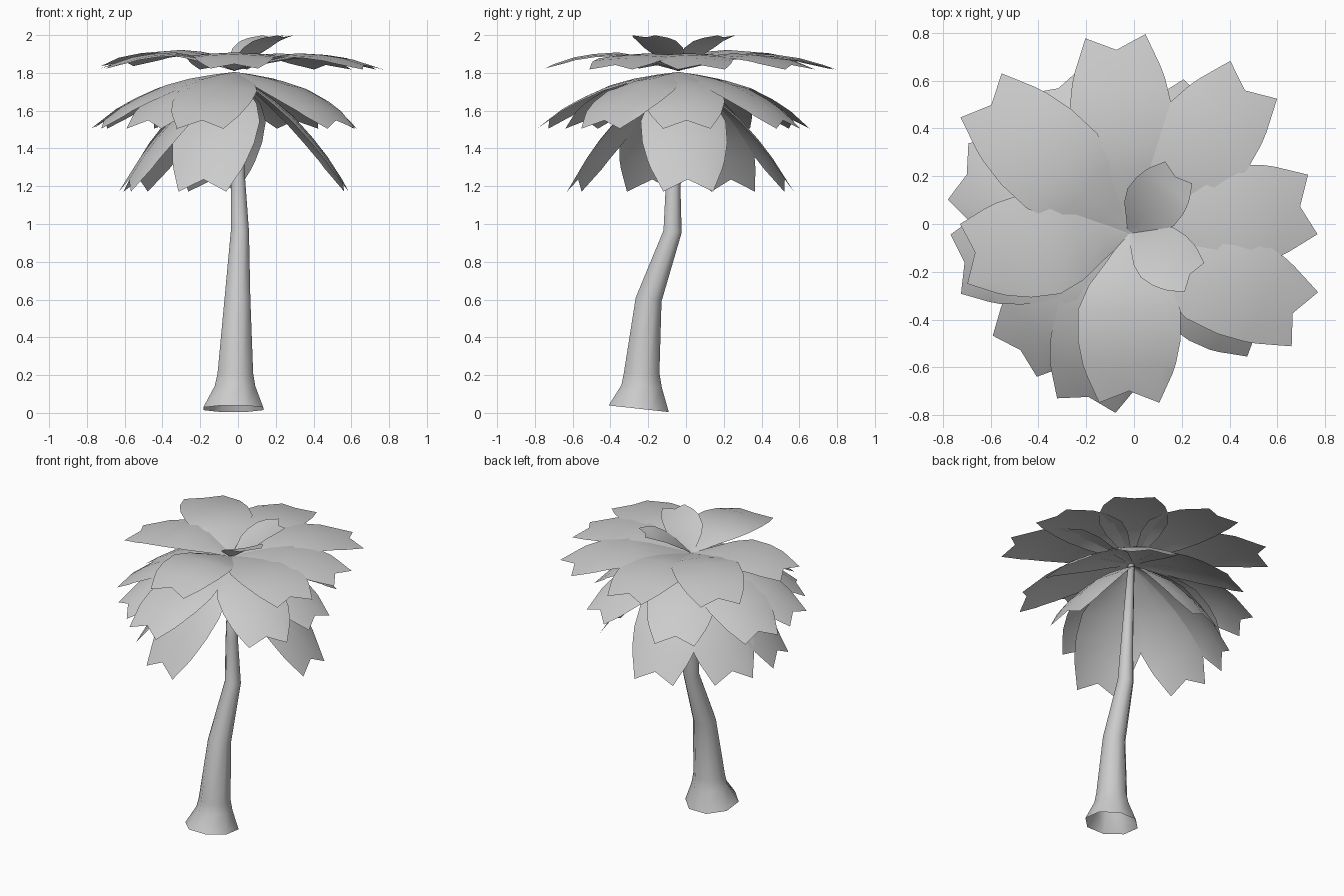
import bpy, bmesh, math
from mathutils import Vector

if "Cube" in bpy.data.objects:
    bpy.data.objects.remove(bpy.data.objects["Cube"])

CENTRE = Vector((-0.02, -0.04, 0))


def finish(bm, name):
    bmesh.ops.recalc_face_normals(bm, faces=bm.faces)
    mesh = bpy.data.meshes.new(name)
    bm.to_mesh(mesh)
    bm.free()
    ob = bpy.data.objects.new(name, mesh)
    bpy.context.collection.objects.link(ob)
    for p in mesh.polygons:
        p.use_smooth = True
    return ob


# Trunk: eight-sided rings (x, y, z, radius, tilt), open at the foot
rings = [(-0.025, -0.25, 0.022, 0.172, -0.11), (-0.016, -0.235, 0.14, 0.116, -0.06),
         (-0.014, -0.235, 0.21, 0.102, 0), (-0.003, -0.198, 0.6, 0.074, -0.15),
         (0.01, -0.071, 0.96, 0.052, -0.12), (0.0, -0.068, 1.25, 0.04, 0),
         (-0.015, -0.045, 1.8, 0.022, 0)]
bm = bmesh.new()
prev = None
for x, y, z, r, tilt in rings:
    ring = []
    for i in range(8):
        a = math.tau * (i + 0.5) / 8
        dy = r * math.sin(a)
        ring.append(bm.verts.new((x + r * math.cos(a), y + dy, z + dy * tilt)))
    if prev:
        for i in range(8):
            j = (i + 1) % 8
            bm.faces.new((prev[i], prev[j], ring[j], ring[i]))
    prev = ring
bm.faces.new(prev)
finish(bm, "trunk")


def sample(path, t):
    """Point on an (r, z) polyline at fraction t, by even spacing of points."""
    f = min(max(t, 0), 1) * (len(path) - 1)
    i = min(int(f), len(path) - 2)
    a, b = Vector(path[i]), Vector(path[i + 1])
    return a.lerp(b, f - i)


# Leaf outline: fraction along the leaf, half width
OUTLINE = [(0, 0.015), (0.14, 0.085), (0.3, 0.17), (0.46, 0.215),
           (0.64, 0.215), (0.78, 0.195), (1, 0.18)]
COLUMNS = (-1, -0.7, 0, 0.7, 1)
TIPS = (0.84, 1.0, 0.93, 1.0, 0.84)


def leaf(name, azimuth, path, reach, width=1.0, arch=0.035, lift=0.0):
    a = math.radians(azimuth)
    out = Vector((math.cos(a), math.sin(a), 0))
    side = Vector((-math.sin(a), math.cos(a), 0))
    scale = reach / path[-1][0]
    bm = bmesh.new()
    prev = None
    for k, (t, w) in enumerate(OUTLINE):
        row = []
        for c, u in enumerate(COLUMNS):
            tt = TIPS[c] if k == len(OUTLINE) - 1 else t
            p = sample(path, tt)
            d = (sample(path, tt + 0.1) - sample(path, tt - 0.1)).normalized()
            drop = arch * u * u * w / 0.22
            r = p.x * scale + d.y * drop
            z = p.y - d.x * drop + lift * min(1, tt * 3)
            row.append(bm.verts.new(CENTRE + out * r + side * (u * w * width) + Vector((0, 0, z))))
        if prev:
            for i in range(4):
                bm.faces.new((prev[i], row[i], row[i + 1], prev[i + 1]))
        prev = row
    finish(bm, name)


# Crown tiers: side curve (r, z), width, arch, then (azimuth, reach, lift) of each leaf
TIERS = {
    "sprout_leaf": ([(0, 1.81), (0.11, 1.9), (0.23, 1.965), (0.35, 1.995)], 0.58, -0.01,
                    [(51, 0.33), (-34, 0.33)]),
    "upper_leaf": ([(0, 1.815), (0.2, 1.88), (0.38, 1.908), (0.58, 1.885), (0.78, 1.825)], 1.0, 0.018,
                   [(-90, 0.71, 0.005), (-26, 0.82), (9, 0.78), (51, 0.83), (94, 0.83),
                    (137, 0.85, 0.018), (187, 0.70, 0.005)]),
    "middle_leaf": ([(0, 1.805), (0.2, 1.78), (0.4, 1.725), (0.58, 1.635), (0.74, 1.515)], 1.0, 0.033,
                    [(-36, 0.71), (4, 0.65), (60, 0.68), (116, 0.72), (160, 0.77),
                     (190, 0.745), (227, 0.71), (256, 0.75)]),
    "lower_leaf": ([(0, 1.79), (0.17, 1.69), (0.34, 1.55), (0.48, 1.38), (0.61, 1.18)], 1.05, 0.04,
                   [(5, 0.61), (101, 0.61), (151, 0.61), (194, 0.61), (253, 0.59)]),
}
for tier, (path, width, arch, leaves) in TIERS.items():
    for n, (az, reach, *lift) in enumerate(leaves, 1):
        leaf(f"{tier}_{n}", az, path, reach, width, arch, *lift)
